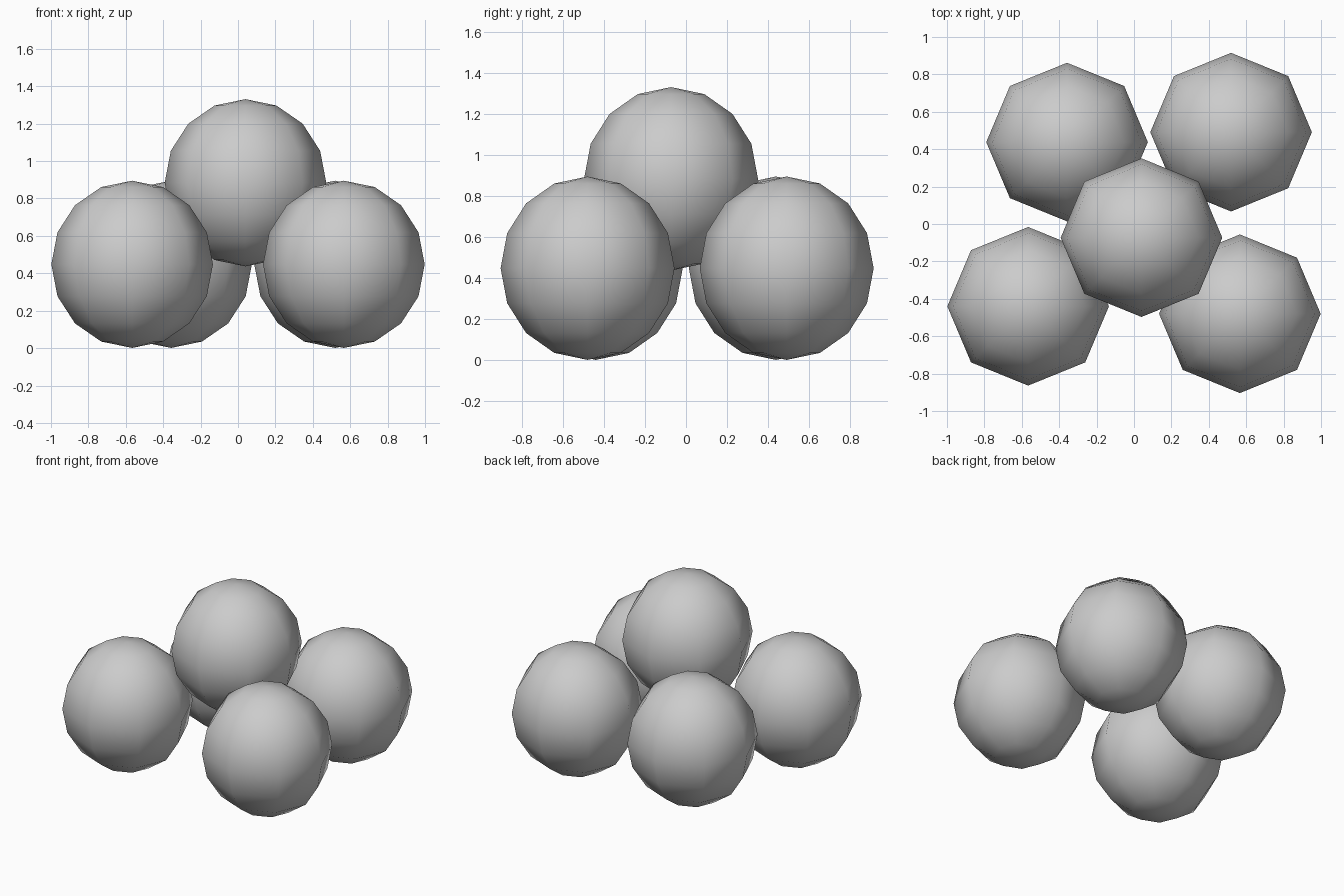
import bpy

cube = bpy.data.objects.get("Cube")
if cube:
    bpy.data.objects.remove(cube, do_unlink=True)

# One plain grey for every ball
grey = bpy.data.materials.new("plain_grey")
grey.use_nodes = True
colour = (0.6, 0.6, 0.6, 1)
grey.diffuse_color = colour
grey.node_tree.nodes["Principled BSDF"].inputs["Base Color"].default_value = colour

RADII = (0.432, 0.424, 0.447)


def ball(name, centre):
    """Eight-sided smooth ball, slightly taller than wide."""
    bpy.ops.mesh.primitive_uv_sphere_add(segments=8, ring_count=8, radius=1, location=centre)
    obj = bpy.context.object
    obj.name = name
    obj.scale = RADII
    bpy.ops.object.transform_apply(location=False, rotation=False, scale=True)
    bpy.ops.object.shade_smooth()
    obj.data.materials.append(grey)


# Four balls on the ground and one resting on top
ball("front_right_ball", (-0.566, -0.44, 0.448))
ball("front_left_ball", (0.566, -0.48, 0.448))
ball("back_right_ball", (-0.358, 0.438, 0.448))
ball("back_left_ball", (0.519, 0.491, 0.448))
ball("top_ball", (0.04, -0.073, 0.884))
